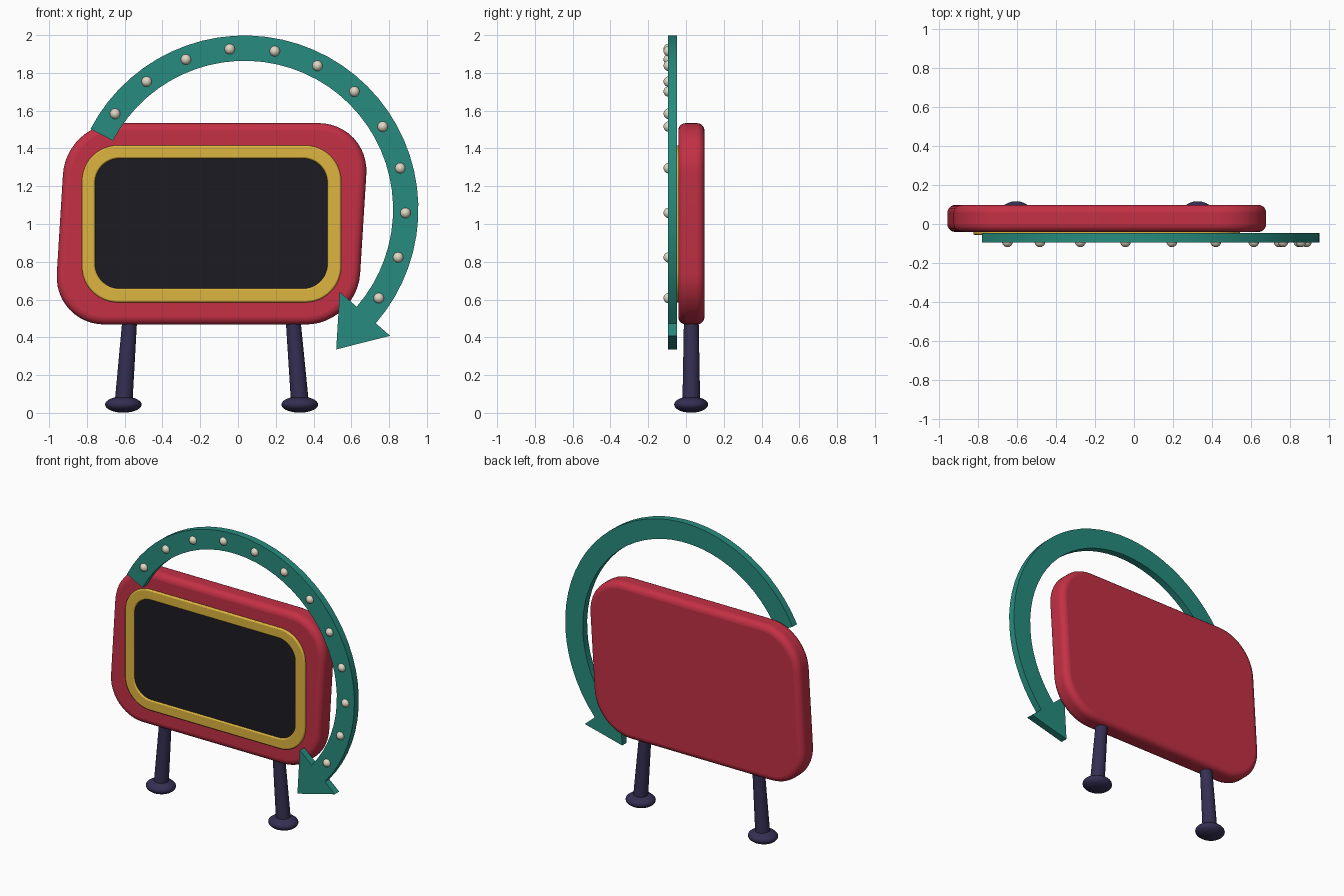
import bpy, bmesh
from math import sin, cos, pi, radians
from mathutils import Vector, Matrix

if "Cube" in bpy.data.objects:
    bpy.data.objects.remove(bpy.data.objects["Cube"])


def material(name, rgb):
    m = bpy.data.materials.new(name)
    m.diffuse_color = (*rgb, 1)
    m.use_nodes = True
    m.node_tree.nodes["Principled BSDF"].inputs["Base Color"].default_value = m.diffuse_color
    return m


RED = material("red", (0.55, 0.03, 0.06))
TEAL = material("teal", (0.02, 0.26, 0.21))
YELLOW = material("yellow", (0.72, 0.46, 0.05))
DARK = material("dark", (0.012, 0.011, 0.016))
NAVY = material("navy", (0.035, 0.028, 0.085))
IVORY = material("ivory", (0.75, 0.68, 0.55))


def finish(bm, name, mat, bevel=0, segments=3, angle=35):
    bmesh.ops.recalc_face_normals(bm, faces=bm.faces)
    me = bpy.data.meshes.new(name)
    bm.to_mesh(me)
    bm.free()
    ob = bpy.data.objects.new(name, me)
    bpy.context.collection.objects.link(ob)
    me.materials.append(mat)
    if bevel:
        mod = ob.modifiers.new("bevel", 'BEVEL')
        mod.width, mod.segments = bevel, segments
        mod.limit_method, mod.angle_limit = 'ANGLE', radians(40)
    bpy.ops.object.select_all(action='DESELECT')
    ob.select_set(True)
    bpy.context.view_layer.objects.active = ob
    bpy.ops.object.shade_smooth_by_angle(angle=radians(angle))
    return ob


def rounded_rect(x0, x1, z0, z1, r, shear=0, steps=12):
    pts = []
    corners = [(x1 - r, z1 - r), (x0 + r, z1 - r), (x0 + r, z0 + r), (x1 - r, z0 + r)]
    for i, (cx, cz) in enumerate(corners):
        for k in range(steps + 1):
            a = pi / 2 * (i + k / steps)
            x, z = cx + r * cos(a), cz + r * sin(a)
            pts.append((x + shear * (z - 1), z))
    return pts


def slab(name, mat, outer, y0, y1, inner=None, **kw):
    """Extrude an outline along y; with an inner outline it becomes a frame."""
    bm = bmesh.new()
    loop = lambda pts, y: [bm.verts.new((x, y, z)) for x, z in pts]

    def bridge(a, b):
        for i in range(len(a)):
            j = (i + 1) % len(a)
            bm.faces.new((a[i], a[j], b[j], b[i]))

    f, b = loop(outer, y0), loop(outer, y1)
    bridge(f, b)
    if inner:
        fi, bi = loop(inner, y0), loop(inner, y1)
        bridge(fi, bi)
        bridge(f, fi)
        bridge(b, bi)
    else:
        bm.faces.new(f)
        bm.faces.new(b)
    return finish(bm, name, mat, **kw)


# Sign body, frame and screen
slab("sign_body", RED, rounded_rect(-0.943, 0.663, 0.468, 1.534, 0.27, 0.062),
     -0.041, 0.098, bevel=0.04, segments=5)
slab("screen_frame", YELLOW, rounded_rect(-0.826, 0.546, 0.585, 1.416, 0.19),
     -0.056, -0.03, inner=rounded_rect(-0.757, 0.474, 0.658, 1.347, 0.13),
     bevel=0.008, segments=2)
slab("screen", DARK, rounded_rect(-0.765, 0.482, 0.65, 1.355, 0.135), -0.047, -0.03)

# Curved arrow
CX, CZ, R_OUT, R_IN = 0.035, 1.078, 0.92, 0.786


def polar(r, deg):
    return CX + r * cos(radians(deg)), CZ + r * sin(radians(deg))


START, END, N = 152.5, -41, 36
angles = [START + (END - START) * i / N for i in range(N + 1)]
outline = [polar(R_OUT, a) for a in angles]
outline += [polar(1.021, END), (0.52, 0.336), polar(0.667, END)]
outline += [polar(R_IN, a) for a in reversed(angles)]
slab("curved_arrow", TEAL, outline, -0.095, -0.047)

# Light bulbs along the arrow
for i in range(12):
    x, z = polar(0.852, 143.6 - 16.1 * i)
    bm = bmesh.new()
    bmesh.ops.create_uvsphere(bm, u_segments=16, v_segments=10, radius=0.028,
                              matrix=Matrix.Translation((x, -0.091, z)))
    finish(bm, f"bulb_{i + 1}", IVORY)

# Legs leaning inward, with flattened round feet
for side, top_x, foot_x in (("left", -0.569, -0.606), ("right", 0.287, 0.328)):
    top, low = Vector((top_x, 0.028, 0.55)), Vector((foot_x, 0.028, 0.05))
    d = top - low
    bm = bmesh.new()
    bmesh.ops.create_cone(bm, cap_ends=True, segments=24, radius1=0.047, radius2=0.038,
                          depth=d.length,
                          matrix=Matrix.Translation((top + low) / 2)
                          @ d.to_track_quat('Z', 'Y').to_matrix().to_4x4())
    finish(bm, f"{side}_leg", NAVY)
    bm = bmesh.new()
    bmesh.ops.create_uvsphere(bm, u_segments=28, v_segments=14, radius=1,
                              matrix=Matrix.Translation((foot_x - 0.001, 0.027, 0.044))
                              @ Matrix.Diagonal((0.097, 0.09, 0.043, 1)))
    finish(bm, f"{side}_foot", NAVY)
